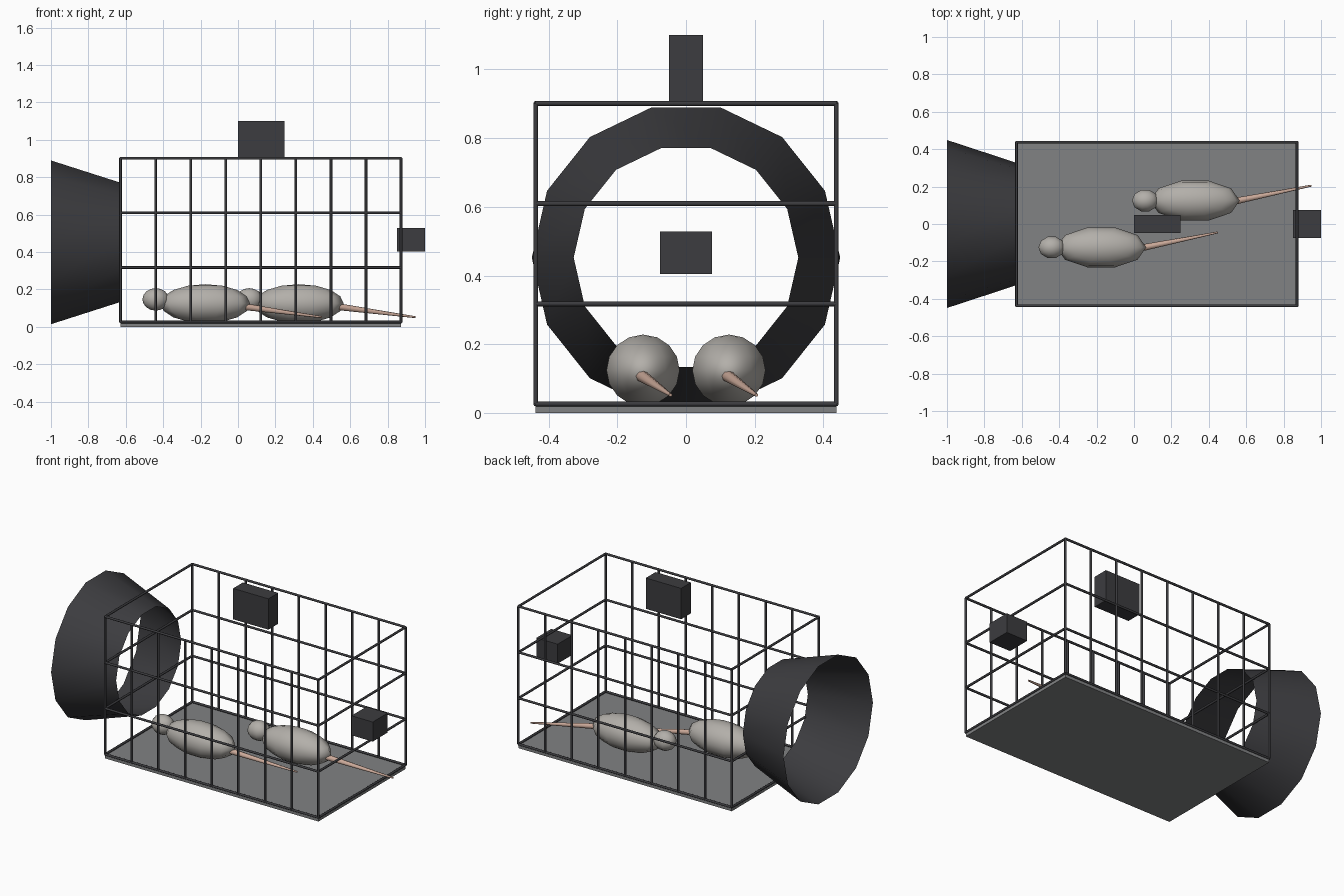
import bpy
from math import pi
from mathutils import Vector

if "Cube" in bpy.data.objects:
    bpy.data.objects.remove(bpy.data.objects["Cube"])


def material(name, rgb):
    m = bpy.data.materials.new(name)
    m.diffuse_color = (*rgb, 1)
    m.use_nodes = True
    m.node_tree.nodes["Principled BSDF"].inputs["Base Color"].default_value = m.diffuse_color
    return m


DARK = material("dark_metal", (0.045, 0.045, 0.05))
FLOOR = material("floor_grey", (0.22, 0.225, 0.23))
FUR = material("fur", (0.45, 0.43, 0.40))
SKIN = material("tail_skin", (0.60, 0.40, 0.32))


def finish(name, mat, smooth=None):
    o = bpy.context.object
    o.name = name
    o.data.materials.append(mat)
    if smooth:
        bpy.ops.object.shade_smooth_by_angle(angle=smooth)
    return o


def box(name, lo, hi, mat):
    lo, hi = Vector(lo), Vector(hi)
    bpy.ops.mesh.primitive_cube_add(size=1, location=(lo + hi) / 2)
    bpy.context.object.scale = hi - lo
    return finish(name, mat)


def rod(name, a, b, r1, r2, mat, sides=8):
    a, b = Vector(a), Vector(b)
    d = b - a
    bpy.ops.mesh.primitive_cone_add(vertices=sides, radius1=r1, radius2=r2, depth=d.length,
                                    location=(a + b) / 2,
                                    rotation=d.to_track_quat('Z', 'Y').to_euler())
    return finish(name, mat, 1.0)


def ball(name, loc, scale, mat):
    bpy.ops.mesh.primitive_uv_sphere_add(segments=10, ring_count=8, radius=1, location=loc,
                                         rotation=(0, 0, pi / 2))
    o = bpy.context.object
    # put a column of vertices on the long (x) axis
    o.scale = (scale[1], scale[0], scale[2])
    return finish(name, mat, 1.0)


X0, X1, Y = -0.628, 0.872, 0.4375
Z = [0.026 + i * 0.2917 for i in range(4)]
R = 0.0072

# Floor tray
box("cage_floor", (X0, -Y, 0), (X1, Y, 0.02), FLOOR)

# Horizontal bars around all four sides
for i, z in enumerate(Z):
    for s in (-1, 1):
        rod(f"side_rail_{i}", (X0, s * Y, z), (X1, s * Y, z), R, R, DARK)
    for x in (X0, X1):
        rod(f"end_rail_{i}", (x, -Y, z), (x, Y, z), R, R, DARK)

# Upright bars on the two long sides
for i in range(9):
    x = X0 + i * (X1 - X0) / 8
    for s in (-1, 1):
        rod(f"upright_{i}", (x, s * Y, Z[0]), (x, s * Y, Z[3]), R, R, DARK)

# Open funnel at the left end
bpy.ops.mesh.primitive_cone_add(vertices=14, radius1=0.449, radius2=0.327, depth=0.372,
                                end_fill_type='NOTHING', location=(-0.814, 0, 0.452),
                                rotation=(0, pi / 2, 0))
funnel = bpy.context.object
# a vertex sits on the horizontal axis, a flat at the top
finish("funnel", DARK, 0.6)

# Boxes on the top and the right end
box("top_box", (0, -0.049, 0.904), (0.248, 0.049, 1.10), DARK)
box("end_box", (0.85, -0.075, 0.404), (1.0, 0.075, 0.528), DARK)

# Two rats
for n, (dx, y) in enumerate(((0, -0.125), (0.5, 0.125))):
    ball(f"rat_body_{n}", (dx - 0.175, y, 0.124), (0.24, 0.112, 0.104), FUR)
    ball(f"rat_head_{n}", (dx - 0.44, y, 0.147), (0.071, 0.06, 0.06), FUR)
    rod(f"rat_tail_{n}", (dx + 0.04, y - 0.003, 0.107), (dx + 0.448, y + 0.08, 0.052),
        0.018, 0.005, SKIN, 8)
